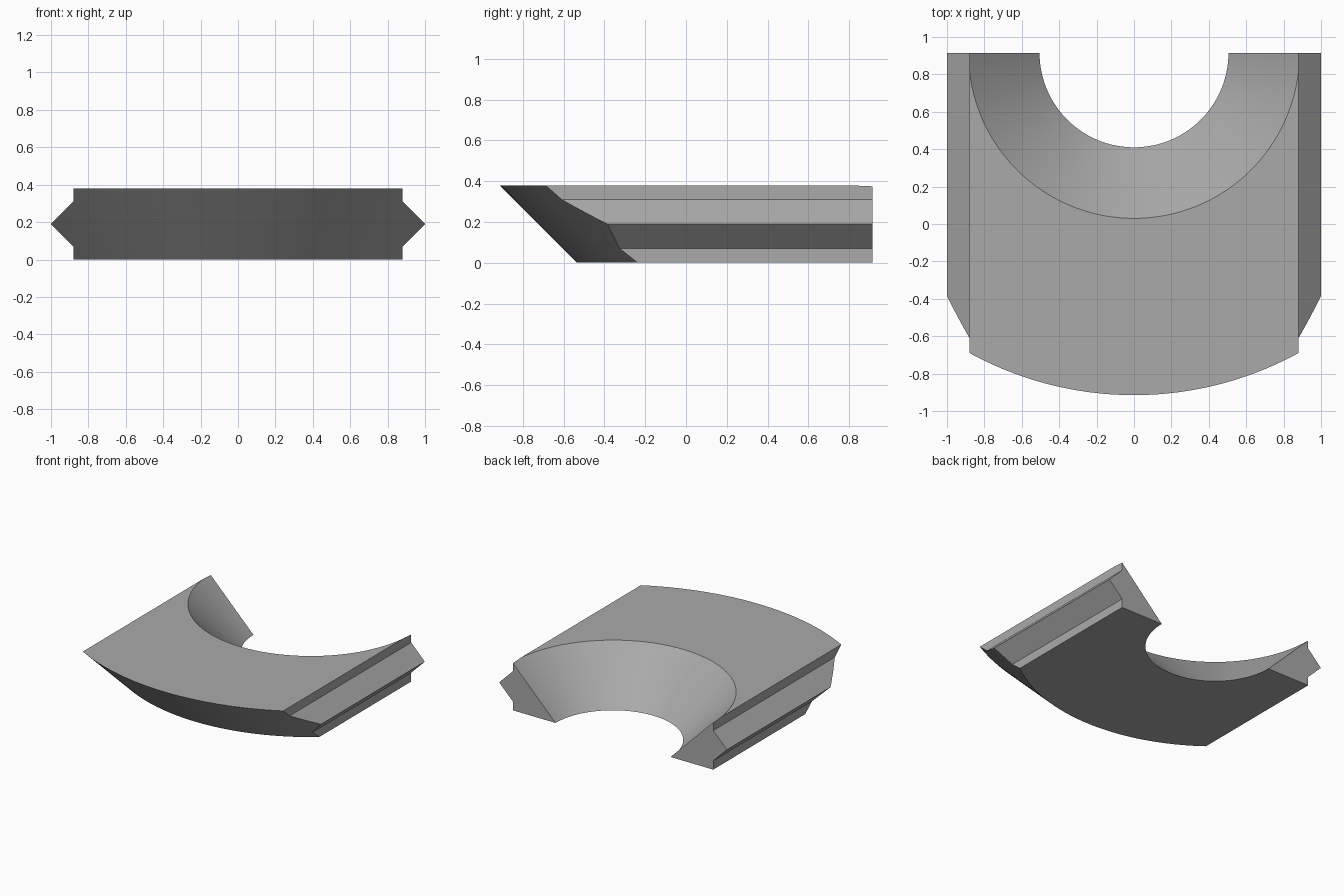
import bpy, bmesh, math

if "Cube" in bpy.data.objects:
    bpy.data.objects.remove(bpy.data.objects["Cube"], do_unlink=True)

H = 0.38          # thickness
BACK = 0.915      # flat rear plane, also the axis of both cones
SIDE, RIDGE = 0.88, 1.0

grey = bpy.data.materials.new("plain grey")
grey.use_nodes = True
colour = (0.4, 0.4, 0.4, 1)
grey.diffuse_color = colour
grey.node_tree.nodes["Principled BSDF"].inputs["Base Color"].default_value = colour


def make_object(name, bm):
    bmesh.ops.recalc_face_normals(bm, faces=bm.faces)
    mesh = bpy.data.meshes.new(name)
    bm.to_mesh(mesh)
    bm.free()
    mesh.materials.append(grey)
    obj = bpy.data.objects.new(name, mesh)
    bpy.context.collection.objects.link(obj)
    return obj


def cone_cutter(name, base_radius):
    """45 degree cone around the rear axis, with base_radius at z = 0."""
    bm = bmesh.new()
    low, high = -0.2, H + 0.2
    bmesh.ops.create_cone(bm, cap_ends=True, segments=192,
                          radius1=base_radius + low, radius2=base_radius + high,
                          depth=high - low)
    bmesh.ops.translate(bm, verts=bm.verts, vec=(0, BACK, (low + high) / 2))
    obj = make_object(name, bm)
    obj.hide_render = True
    return obj


# Slab with a pointed ridge along each side, extruded front to back
bm = bmesh.new()
half = [(SIDE, 0), (SIDE, 0.07), (RIDGE, H / 2), (SIDE, H - 0.07), (SIDE, H)]
outline = half + [(-x, z) for x, z in reversed(half)]
face = bm.faces.new([bm.verts.new((x, BACK, z)) for x, z in outline])
ext = bmesh.ops.extrude_face_region(bm, geom=[face])
verts = [v for v in ext["geom"] if isinstance(v, bmesh.types.BMVert)]
bmesh.ops.translate(bm, verts=verts, vec=(0, -2.2, 0))
body = make_object("ring_segment", bm)

# Sloping curved front and flared round opening at the rear
cuts = [(cone_cutter("front_cutter", 1.45), 'INTERSECT'),
        (cone_cutter("opening_cutter", 0.505), 'DIFFERENCE')]
bpy.ops.object.select_all(action='DESELECT')
body.select_set(True)
bpy.context.view_layer.objects.active = body
for cutter, operation in cuts:
    mod = body.modifiers.new(cutter.name, 'BOOLEAN')
    mod.object = cutter
    mod.operation = operation
    mod.solver = 'EXACT'
    bpy.ops.object.modifier_apply(modifier=mod.name)
    bpy.data.objects.remove(cutter, do_unlink=True)

bpy.ops.object.shade_smooth_by_angle(angle=math.radians(20))
